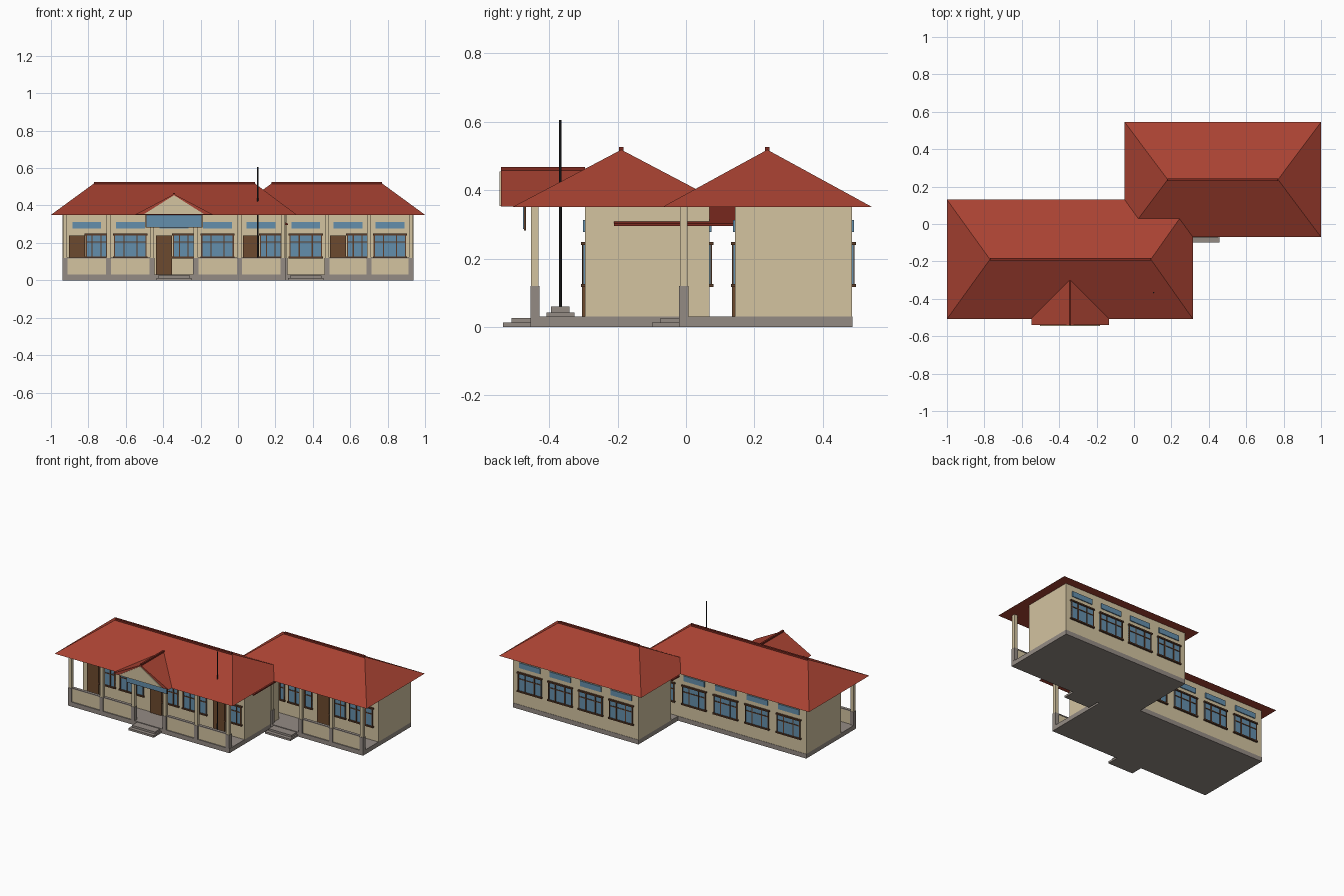
import bpy, bmesh
from mathutils import Vector

if "Cube" in bpy.data.objects:
    bpy.data.objects.remove(bpy.data.objects["Cube"])


def material(name, r, g, b):
    """Flat material from 0-255 screen colour, converted to linear."""
    lin = [((c / 255 + 0.055) / 1.055) ** 2.4 for c in (r, g, b)]
    m = bpy.data.materials.new(name)
    m.diffuse_color = (*lin, 1)
    m.use_nodes = True
    m.node_tree.nodes["Principled BSDF"].inputs["Base Color"].default_value = m.diffuse_color
    return m


RED = material("roof red", 168, 66, 50)
DARK_RED = material("dark red trim", 126, 42, 32)
BEIGE = material("beige plaster", 211, 195, 160)
GREY = material("grey stone", 148, 139, 132)
BLUE = material("blue glass", 100, 143, 172)
DOOR = material("door brown", 108, 74, 46)
FRAME = material("frame brown", 92, 60, 40)
BLACK = material("pole black", 40, 40, 42)


def finish(name, bm, mat):
    bmesh.ops.recalc_face_normals(bm, faces=bm.faces)
    mesh = bpy.data.meshes.new(name)
    bm.to_mesh(mesh)
    bm.free()
    mesh.materials.append(mat)
    ob = bpy.data.objects.new(name, mesh)
    bpy.context.collection.objects.link(ob)
    return ob


def boxes(name, mat, *specs):
    """One object made of boxes given as (x0, x1, y0, y1, z0, z1)."""
    bm = bmesh.new()
    for x0, x1, y0, y1, z0, z1 in specs:
        for v in bmesh.ops.create_cube(bm, size=1)["verts"]:
            v.co = Vector(((x0 + x1) / 2 + v.co.x * (x1 - x0),
                           (y0 + y1) / 2 + v.co.y * (y1 - y0),
                           (z0 + z1) / 2 + v.co.z * (z1 - z0)))
    return finish(name, bm, mat)


def hip_roof(name, x0, x1, y0, y1, rx0, rx1, z0, z1):
    ym = (y0 + y1) / 2
    bm = bmesh.new()
    a, b, c, d = [bm.verts.new((x, y, z0)) for x, y in
                  ((x0, y0), (x1, y0), (x1, y1), (x0, y1))]
    p, q = bm.verts.new((rx0, ym, z1)), bm.verts.new((rx1, ym, z1))
    for f in ((a, b, q, p), (b, c, q), (c, d, p, q), (d, a, p), (d, c, b, a)):
        bm.faces.new(f)
    finish(name, bm, RED)
    boxes(name + "_ridge_cap", DARK_RED,
          (rx0, rx1, ym - 0.007, ym + 0.007, z1 - 0.008, z1 + 0.008))


def gable_prism(name, mat, xc, half, y0, y1, z0, z1):
    """Triangular prism running along y."""
    bm = bmesh.new()
    tri = [bm.verts.new((x, y0, z)) for x, z in
           ((xc - half, z0), (xc + half, z0), (xc, z1))]
    face = bm.faces.new(tri)
    ext = bmesh.ops.extrude_face_region(bm, geom=[face])["geom"]
    bmesh.ops.translate(bm, vec=(0, y1 - y0, 0),
                        verts=[g for g in ext if isinstance(g, bmesh.types.BMVert)])
    return finish(name, bm, mat)


def window(name, x0, x1, y, s):
    """Framed window on a wall at y; s is the outward y direction."""
    def slab(xa, xb, za, zb, depth):
        return (xa, xb, min(y, y + s * depth), max(y, y + s * depth), za, zb)
    w, xc, t = x1 - x0, (x0 + x1) / 2, 0.003
    boxes(name + "_glass", BLUE, slab(x0, x1, 0.122, 0.245, 0.004))
    bars = [slab(x - t, x + t, 0.122, 0.245, 0.008)
            for x in (x0 + t, xc - w * 0.2, xc + w * 0.2, x1 - t)]
    bars.append(slab(x0, x1, 0.202, 0.208, 0.007))
    bars += [slab(x0 - 0.005, x1 + 0.005, z, z + 0.009, 0.012) for z in (0.117, 0.24)]
    boxes(name + "_frame", FRAME, *bars)


def wing(name, x0, x1, wall_y0, y0, y1, cols, door_bays, open_bay, skip):
    """Plinth, walls, openings, porch columns, parapets and steps of one wing."""
    boxes(name + "_plinth", GREY, (x0, x1, y0, y1, 0, 0.03))
    boxes(name + "_walls", BEIGE, (x0, x1, wall_y0, y1 - 0.002, 0.03, 0.352))
    py = y0 + 0.0135
    # porch columns with thicker stone bases
    shown = cols[skip:]
    boxes(name + "_column_bases", GREY,
          *[(c - 0.0135, c + 0.0135, y0, y0 + 0.027, 0.03, 0.12) for c in shown])
    boxes(name + "_columns", BEIGE,
          *[(c - 0.011, c + 0.011, py - 0.011, py + 0.011, 0.12, 0.352) for c in shown])
    for i in range(len(cols) - 1):
        a, b = cols[i], cols[i + 1]
        c = (a + b) / 2
        bay = f"{name}_bay_{i + 1}"
        # front openings
        if i in door_bays:
            boxes(bay + "_door", DOOR, (c - 0.096, c - 0.01, wall_y0 - 0.009, wall_y0, 0.03, 0.24))
            window(bay + "_front_window", c - 0.006, c + 0.11, wall_y0, -1)
        else:
            window(bay + "_front_window", c - 0.087, c + 0.087, wall_y0, -1)
        # rear openings and high vents on both sides
        yb = y1 - 0.002
        window(bay + "_rear_window", c - 0.087, c + 0.087, yb, 1)
        boxes(bay + "_high_windows", BLUE,
              (c - 0.077, c + 0.077, wall_y0 - 0.006, wall_y0, 0.277, 0.312),
              (c - 0.077, c + 0.077, yb, yb + 0.006, 0.277, 0.312))
        # parapet, or steps in the open bay
        if i == open_bay:
            boxes(bay + "_steps", GREY,
                  (c - 0.094, c + 0.094, y0 - 0.08, y0, 0.0, 0.013),
                  (c - 0.085, c + 0.085, y0 - 0.055, y0, 0.013, 0.026))
        elif i >= skip:
            boxes(bay + "_parapet", BEIGE, (a + 0.012, b - 0.012, py - 0.007, py + 0.007, 0.03, 0.117))
            boxes(bay + "_parapet_cap", GREY, (a + 0.012, b - 0.012, py - 0.01, py + 0.01, 0.117, 0.123))


# two offset classroom wings
wing("front_wing", -0.938, 0.255, -0.295, -0.455, 0.07,
     [-0.925 + 0.233 * i for i in range(6)], (0, 2, 4), 2, 0)
wing("rear_wing", 0.01, 0.938, 0.143, -0.02, 0.487,
     [0.025 + 0.225 * i for i in range(5)], (0, 2), 1, 1)

# hipped roofs
hip_roof("front_roof", -1.0, 0.315, -0.508, 0.13, -0.77, 0.09, 0.35, 0.518)
hip_roof("rear_roof", -0.05, 1.0, -0.07, 0.545, 0.18, 0.77, 0.35, 0.518)

# low linking roof between the wings
gable_prism("link_roof", DARK_RED, 0.133, 0.133, -0.21, 0.145, 0.303, 0.365)
boxes("link_roof_eave", DARK_RED, (0.0, 0.266, -0.21, 0.145, 0.295, 0.303))

# entrance gable with pediment and sign board
gable_prism("entrance_roof", RED, -0.342, 0.207, -0.54, -0.29, 0.352, 0.461)
boxes("entrance_ridge_cap", DARK_RED, (-0.348, -0.336, -0.54, -0.295, 0.455, 0.468))
gable_prism("entrance_pediment", BEIGE, -0.342, 0.16, -0.545, -0.54, 0.354, 0.455)
boxes("sign_back", FRAME, (-0.494, -0.19, -0.473, -0.467, 0.282, 0.354))
boxes("sign_face", BLUE, (-0.49, -0.194, -0.476, -0.473, 0.286, 0.354))

# flagpole on a stepped base
boxes("flagpole_base", GREY, (0.065, 0.145, -0.408, -0.326, 0.03, 0.043),
      (0.078, 0.132, -0.395, -0.34, 0.043, 0.06))
bm = bmesh.new()
bmesh.ops.create_cone(bm, cap_ends=True, segments=10, radius1=0.0045, radius2=0.0035, depth=0.545)
bmesh.ops.translate(bm, verts=bm.verts, vec=(0.105, -0.367, 0.3325))
finish("flagpole", bm, BLACK)
